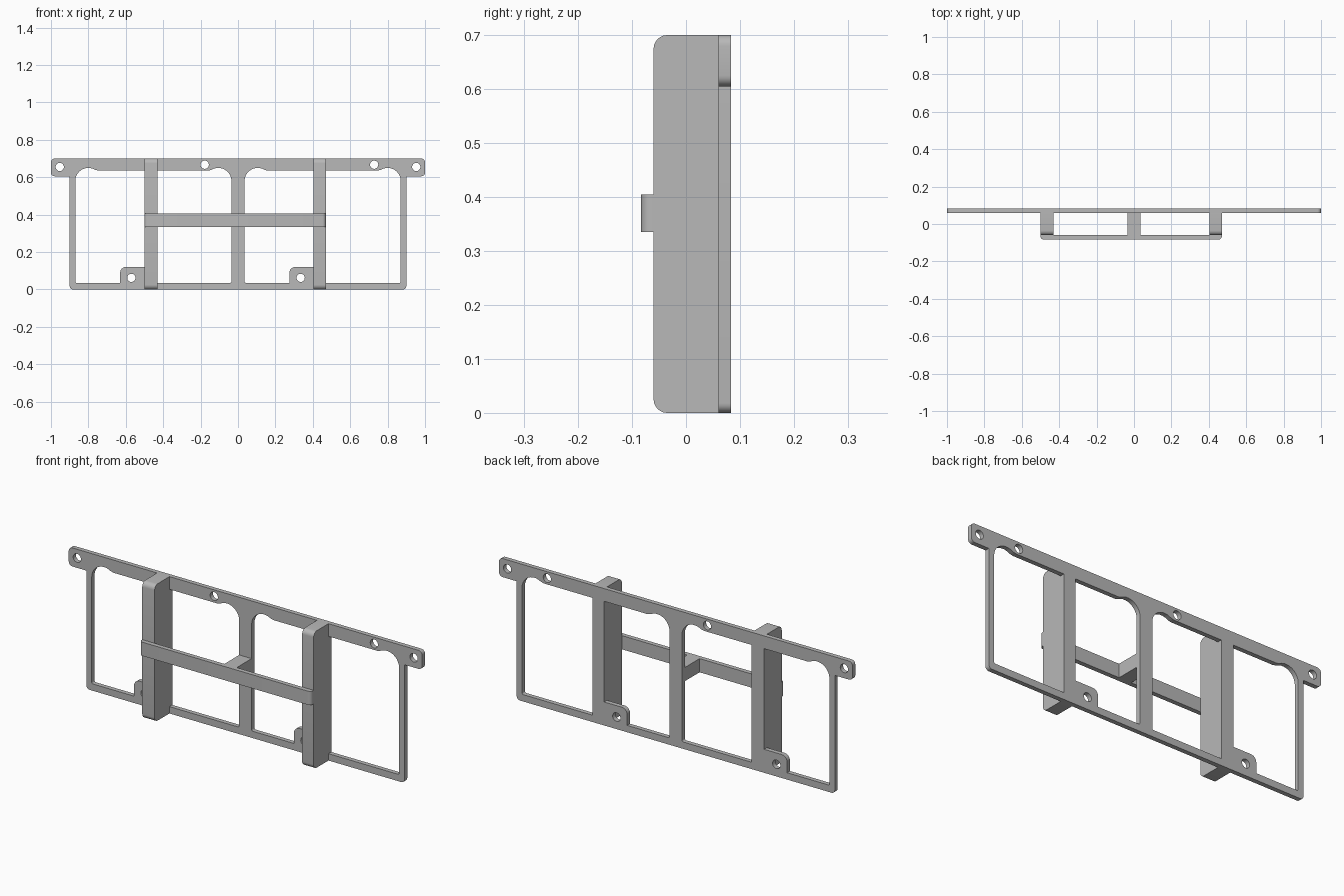
import bpy, bmesh
from math import cos, sin, pi, radians
from mathutils import Matrix, Vector

cube = bpy.data.objects.get("Cube")
if cube:
    bpy.data.objects.remove(cube, do_unlink=True)

# Single grey colour
grey = bpy.data.materials.new("plain_grey")
grey.use_nodes = True
colour = (0.48, 0.48, 0.48, 1)
grey.diffuse_color = colour
grey.node_tree.nodes["Principled BSDF"].inputs["Base Color"].default_value = colour

# Profile planes: front (x, z), side (y, z) and flat (x, y)
FRONT = Matrix(((1, 0, 0), (0, 0, -1), (0, 1, 0)))
SIDE = Matrix(((0, 0, 1), (1, 0, 0), (0, 1, 0)))
FLAT = Matrix.Identity(3)


def rounded(corners, steps=6):
    """Outline from (u, v, radius) corners, each right angle filleted."""
    out = []
    for i, (u, v, r) in enumerate(corners):
        p = Vector((u, v))
        if r == 0:
            out.append(p)
            continue
        a = (Vector(corners[i - 1][:2]) - p).normalized() * r
        b = (Vector(corners[(i + 1) % len(corners)][:2]) - p).normalized() * r
        for k in range(steps + 1):
            t = k / steps * pi / 2
            out.append(p + a * (1 - sin(t)) + b * (1 - cos(t)))
    return out


def circle(u, v, r, n=28):
    return [Vector((u + r * cos(2 * pi * k / n), v + r * sin(2 * pi * k / n))) for k in range(n)]


def prism(name, outlines, thickness, plane, offset):
    """Extrude a filled outline, with any further outlines as holes."""
    curve = bpy.data.curves.new(name, 'CURVE')
    curve.dimensions = '2D'
    curve.fill_mode = 'BOTH'
    curve.extrude = thickness / 2
    for pts in outlines:
        s = curve.splines.new('POLY')
        s.points.add(len(pts) - 1)
        for sp, p in zip(s.points, pts):
            sp.co = (p.x, p.y, 0, 1)
        s.use_cyclic_u = True
    temp = bpy.data.objects.new(name + "_profile", curve)
    bpy.context.collection.objects.link(temp)
    dg = bpy.context.evaluated_depsgraph_get()
    mesh = bpy.data.meshes.new_from_object(temp.evaluated_get(dg))
    bpy.data.objects.remove(temp, do_unlink=True)

    bm = bmesh.new()
    bm.from_mesh(mesh)
    bmesh.ops.remove_doubles(bm, verts=bm.verts, dist=0.0001)
    bmesh.ops.transform(bm, matrix=Matrix.Translation(offset) @ plane.to_4x4(), verts=bm.verts)
    bmesh.ops.recalc_face_normals(bm, faces=bm.faces)
    bm.to_mesh(mesh)
    bm.free()
    mesh.materials.clear()
    mesh.materials.append(grey)
    obj = bpy.data.objects.new(name, mesh)
    bpy.context.collection.objects.link(obj)
    bpy.ops.object.select_all(action='DESELECT')
    obj.select_set(True)
    bpy.context.view_layer.objects.active = obj
    bpy.ops.object.shade_smooth_by_angle(angle=radians(30))
    return obj


def opening(a, b, tab):
    """Window with an arched relief above edge a and an optional tab beside edge b."""
    s = 1 if b > a else -1
    r, top, low = 0.07, 0.635, 0.035
    corners = [(b, top, 0)]
    if tab:
        t = b - s * 0.13
        corners += [(b, 0.12, 0), (t, 0.12, 0.03), (t, low, 0)]
    else:
        corners += [(b, low, 0)]
    corners += [(a, low, 0.008)]
    pts = rounded(corners + [(a, 0.58, 0)])
    cx = a + s * r
    for k in range(1, 11):
        t = radians(180 - 12.2 * k)
        pts.append(Vector((cx + s * r * cos(t), 0.58 + r * sin(t))))
    pts.append(Vector((cx + s * 0.055, top)))
    return pts


# Back frame with mounting ears, windows and screw holes
half = [(1, 0.70, 0.02), (1, 0.605, 0.02), (0.90, 0.605, 0), (0.90, 0, 0.018)]
outline = rounded(half + [(-x, z, r) for x, z, r in reversed(half)])
windows = [opening(-0.87, -0.50, True), opening(-0.035, -0.43, False),
           opening(0.035, 0.405, True), opening(0.87, 0.47, False)]
holes = [circle(x, z, 0.022) for x, z in
         ((-0.953, 0.655), (0.953, 0.655), (-0.178, 0.667), (0.728, 0.667),
          (-0.57, 0.062), (0.335, 0.062))]
prism("back_frame", [outline] + windows + holes, 0.023, FRONT, (0, 0.0715, 0))

# Two deep upright ribs with rounded front ends
rib = rounded([(-0.06, 0, 0.025), (0.06, 0, 0), (0.06, 0.70, 0), (-0.06, 0.70, 0.025)])
for name, x0, x1 in (("right_rib", -0.50, -0.43), ("left_rib", 0.405, 0.47)):
    prism(name, [rib], x1 - x0, SIDE, ((x0 + x1) / 2, 0, 0))

# Front cross bar and the strut tying it to the frame
bar = rounded([(-0.50, -0.083, 0.018), (0.47, -0.083, 0.018), (0.47, -0.06, 0), (-0.50, -0.06, 0)])
prism("cross_bar", [bar], 0.07, FLAT, (0, 0, 0.37))
strut = rounded([(-0.035, -0.06, 0), (0.035, -0.06, 0), (0.035, 0.06, 0), (-0.035, 0.06, 0)])
prism("centre_strut", [strut], 0.07, FLAT, (0, 0, 0.37))
